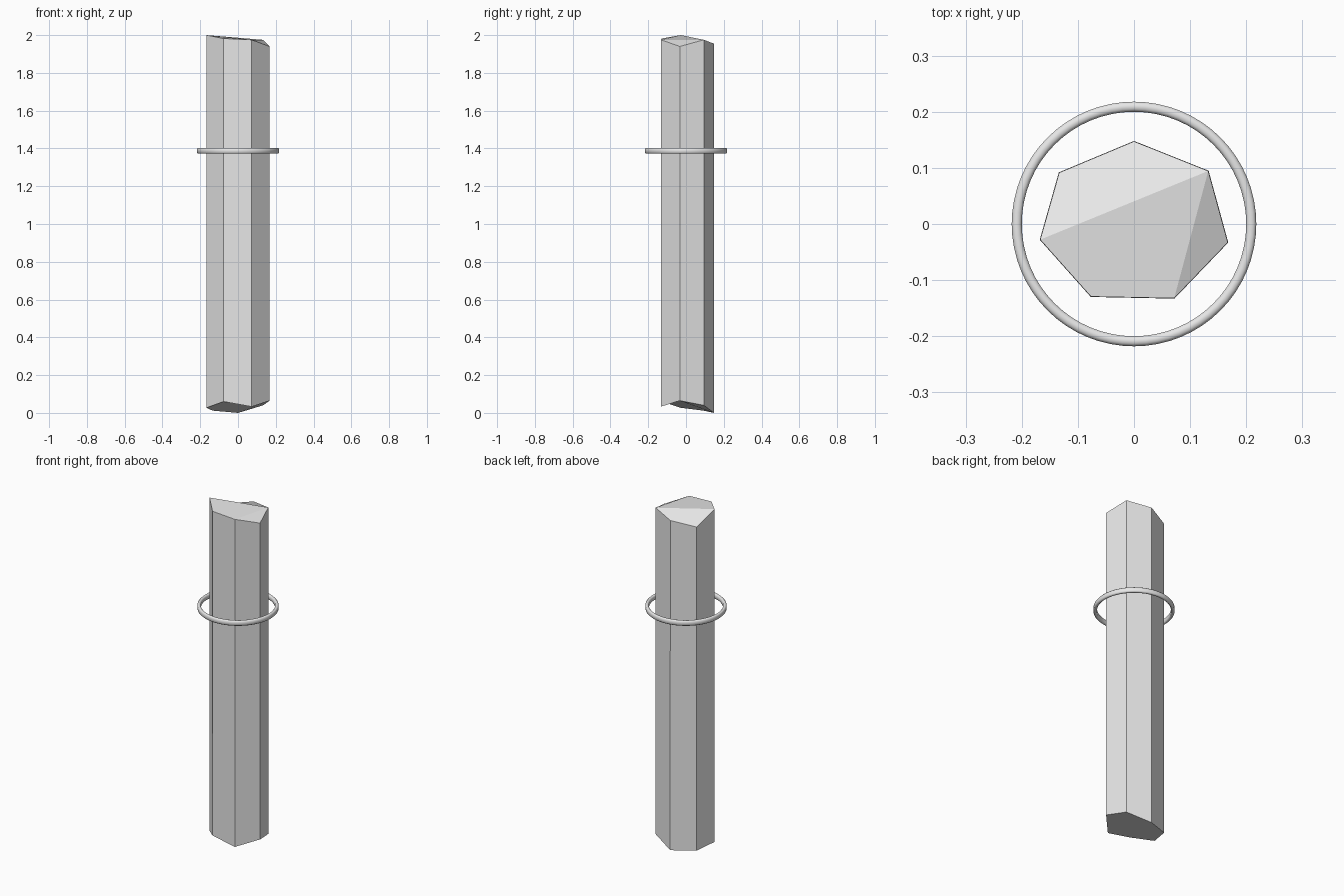
import bpy, bmesh, math

cube = bpy.data.objects.get("Cube")
if cube:
    bpy.data.objects.remove(cube)

grey = bpy.data.materials.new("light grey")
grey.use_nodes = True
colour = (0.8, 0.8, 0.8, 1)
grey.diffuse_color = colour
grey.node_tree.nodes["Principled BSDF"].inputs["Base Color"].default_value = colour


def make_object(name, bm):
    bmesh.ops.recalc_face_normals(bm, faces=bm.faces)
    mesh = bpy.data.meshes.new(name)
    bm.to_mesh(mesh)
    bm.free()
    mesh.materials.append(grey)
    obj = bpy.data.objects.new(name, mesh)
    bpy.context.collection.objects.link(obj)
    return obj


# Seven-sided shaft with unevenly cut ends: x, y, bottom z, top z
corners = [
    (0.00, 0.148, 0.0, 1.955),
    (-0.134, 0.092, 0.012, 1.93),
    (-0.168, -0.028, 0.027, 2.0),
    (-0.077, -0.13, 0.06, 1.982),
    (0.072, -0.133, 0.033, 1.975),
    (0.168, -0.033, 0.065, 1.94),
    (0.133, 0.095, 0.04, 1.975),
]
bm = bmesh.new()
low = [bm.verts.new((x, y, b)) for x, y, b, t in corners]
high = [bm.verts.new((x * 0.995, y * 0.995, t)) for x, y, b, t in corners]
count = len(corners)
for i in range(count):
    j = (i + 1) % count
    bm.faces.new((low[i], low[j], high[j], high[i]))
bm.faces.new(low[::-1])
# Faceted top: back, middle and side facets
for facet in ((6, 0, 1, 2), (2, 3, 4, 6), (4, 5, 6)):
    bm.faces.new([high[k] for k in facet])
make_object("shaft", bm)

# Thin ring around the shaft, turned from a chamfered section
centre, half_width, half_height, chamfer = 0.209, 0.009, 0.015, 0.005
section = []
for sx, sz in ((1, 1), (-1, 1), (-1, -1), (1, -1)):
    pair = [(sx * half_width, sz * (half_height - chamfer)),
            (sx * (half_width - chamfer), sz * half_height)]
    section += pair if sx * sz > 0 else pair[::-1]
bm = bmesh.new()
steps = 64
loops = []
for i in range(steps):
    a = math.tau * i / steps
    loops.append([bm.verts.new(((centre + r) * math.cos(a), (centre + r) * math.sin(a), 1.388 + z))
                  for r, z in section])
for i in range(steps):
    here, after = loops[i], loops[(i + 1) % steps]
    for k in range(len(section)):
        n = (k + 1) % len(section)
        bm.faces.new((here[k], after[k], after[n], here[n]))
ring = make_object("ring", bm)
bpy.context.view_layer.objects.active = ring
ring.select_set(True)
bpy.ops.object.shade_smooth_by_angle(angle=math.radians(50))
